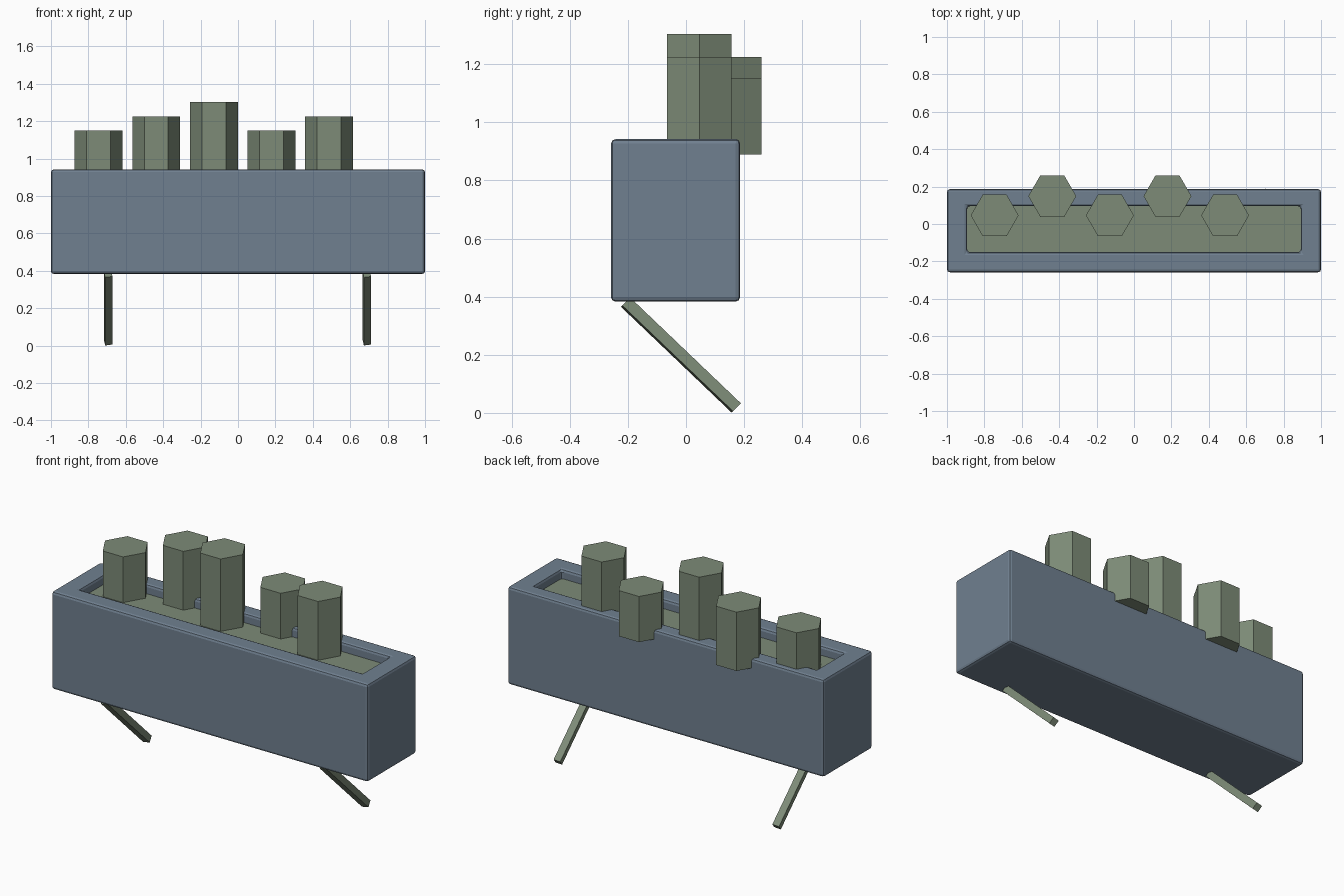
import bpy, bmesh, math
from mathutils import Matrix, Vector

if "Cube" in bpy.data.objects:
    bpy.data.objects.remove(bpy.data.objects["Cube"], do_unlink=True)


def make_material(name, rgb):
    mat = bpy.data.materials.new(name)
    mat.use_nodes = True
    mat.diffuse_color = (*rgb, 1)
    mat.node_tree.nodes["Principled BSDF"].inputs["Base Color"].default_value = (*rgb, 1)
    return mat


slate = make_material("slate blue", (0.162, 0.216, 0.279))
sage = make_material("sage green", (0.205, 0.258, 0.185))


def finish(name, bm, mat):
    mesh = bpy.data.meshes.new(name)
    bm.normal_update()
    bm.to_mesh(mesh)
    bm.free()
    mesh.materials.append(mat)
    obj = bpy.data.objects.new(name, mesh)
    bpy.context.collection.objects.link(obj)
    return obj


def box(low, high):
    low, high = Vector(low), Vector(high)
    bm = bmesh.new()
    bmesh.ops.create_cube(bm, size=1)
    bmesh.ops.scale(bm, vec=high - low, verts=bm.verts)
    bmesh.ops.translate(bm, vec=(low + high) / 2, verts=bm.verts)
    return bm


# Planter trough: box with a recess sunk into its top
bm = box((-1, -0.258, 0.383), (1, 0.186, 0.942))
top = max(bm.faces, key=lambda f: f.calc_center_median().z)
bmesh.ops.inset_individual(bm, faces=[top], thickness=0.1)
for v in top.verts:
    v.co.x = math.copysign(0.892, v.co.x)
    v.co.y = 0.095 if v.co.y > 0 else -0.15
floor = bmesh.ops.extrude_discrete_faces(bm, faces=[top])["faces"][0]
bmesh.ops.translate(bm, vec=(0, 0, -0.09), verts=floor.verts)
trough = finish("planter_trough", bm, slate)
bevel = trough.modifiers.new("rounded edges", 'BEVEL')
bevel.width = 0.015
bevel.segments = 2

# Soil filling the recess
finish("soil", box((-0.9, -0.158, 0.84), (0.9, 0.103, 0.889)), sage)

# Hexagonal plants in a staggered row
base = 0.889
for i, tip in enumerate((1.15, 1.225, 1.303, 1.15, 1.225)):
    bm = bmesh.new()
    bmesh.ops.create_cone(bm, cap_ends=True, segments=6, radius1=0.128, radius2=0.128,
                          depth=tip - base, matrix=Matrix.Rotation(math.radians(30), 4, 'Z'))
    # put a corner on the x axis whichever way the circle starts
    if max(v.co.x for v in bm.verts) < 0.12:
        bmesh.ops.rotate(bm, verts=bm.verts, matrix=Matrix.Rotation(math.radians(30), 3, 'Z'))
    y = 0.149 if i % 2 else 0.046
    bmesh.ops.translate(bm, vec=(-0.745 + 0.308 * i, y, (tip + base) / 2), verts=bm.verts)
    finish(f"plant_{i + 1}", bm, sage)

# Slanted legs, slightly rolled about their own length
foot, head = Vector((0, 0.173, 0.017)), Vector((0, -0.208, 0.381))
run = head - foot
turn = Matrix.Rotation(math.atan2(-run.y, run.z), 4, 'X') @ Matrix.Rotation(math.radians(10), 4, 'Z')
for name, x in (("right_leg", -0.694), ("left_leg", 0.689)):
    half = 0.0195
    bm = box((-half, -half, -run.length / 2), (half, half, run.length / 2))
    place = Matrix.Translation((foot + head) / 2 + Vector((x, 0, 0)))
    bmesh.ops.transform(bm, matrix=place @ turn, verts=bm.verts)
    finish(name, bm, sage)
